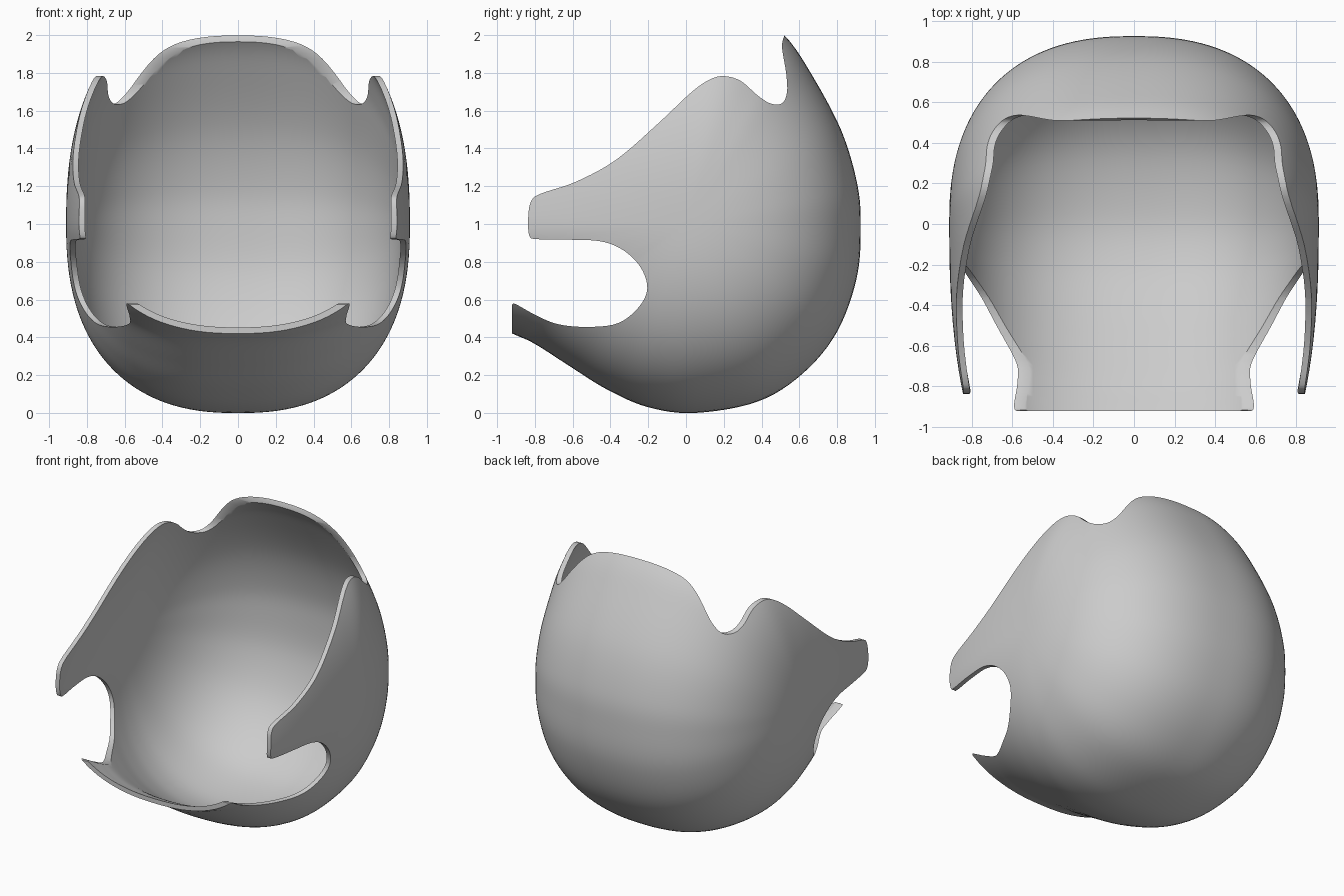
import bpy, bmesh, math
from mathutils import Vector

if "Cube" in bpy.data.objects:
    bpy.data.objects.remove(bpy.data.objects["Cube"])


def spline(pts, steps, closed=False):
    """Catmull-Rom curve through 2D points."""
    p = [Vector(q) for q in pts]
    n = len(p)
    get = (lambda i: p[i % n]) if closed else (lambda i: p[max(0, min(n - 1, i))])
    out = []
    for i in range(n if closed else n - 1):
        a, b, c, d = (get(i + k) for k in (-1, 0, 1, 2))
        for s in range(steps):
            t = s / steps
            out.append(0.5 * (2 * b + (c - a) * t + (2 * a - 5 * b + 4 * c - d) * t * t
                              + (3 * b - a - 3 * c + d) * t ** 3))
    if not closed:
        out.append(p[-1])
    return out


def make_object(name, bm):
    bmesh.ops.recalc_face_normals(bm, faces=bm.faces)
    me = bpy.data.meshes.new(name)
    bm.to_mesh(me)
    bm.free()
    ob = bpy.data.objects.new(name, me)
    bpy.context.collection.objects.link(ob)
    return ob


# Centre-line profile (y, z); the front is continued past the opening
PROFILE = [(0.52, 2.0), (0.66, 1.8), (0.82, 1.5), (0.905, 1.22), (0.925, 1.0), (0.905, 0.72),
           (0.80, 0.43), (0.62, 0.21), (0.38, 0.06), (0.05, 0.0), (-0.2, 0.03), (-0.42, 0.125),
           (-0.62, 0.25), (-0.80, 0.365), (-0.92, 0.42), (-1.1, 0.5), (-1.5, 0.72),
           (-1.75, 1.0), (-1.55, 1.5), (-1.0, 1.92), (-0.4, 2.13), (0.0, 2.2), (0.3, 2.18)]
HALF_WIDTH, POWER, STACKS = 0.91, 2.4, 72
CENTRE = Vector((0.0, 1.0))

# Full shell: superellipse sections from the centre line out to both side poles
ring = spline(PROFILE, 6, closed=True)
bm = bmesh.new()
rows = []
for j in range(1, STACKS):
    phi = -math.pi / 2 + math.pi * j / STACKS
    x = HALF_WIDTH * math.copysign(abs(math.sin(phi)) ** (2 / POWER), math.sin(phi))
    k = math.cos(phi) ** (2 / POWER)
    pts = [CENTRE + (q - CENTRE) * k for q in ring]
    rows.append([bm.verts.new((x, q.x, q.y)) for q in pts])
N = len(ring)
for a, b in zip(rows, rows[1:]):
    for i in range(N):
        bm.faces.new((a[i], a[(i + 1) % N], b[(i + 1) % N], b[i]))
for row, x in ((rows[0], -HALF_WIDTH), (rows[-1], HALF_WIDTH)):
    pole = bm.verts.new((x, CENTRE.x, CENTRE.y))
    for i in range(N):
        bm.faces.new((row[i], row[(i + 1) % N], pole))
shell = make_object("helmet_shell", bm)

# Side outline of the part to keep: lip, eye-side notch, temple tab, upper edge, rear peak
LIP = [(-0.92, 0.575), (-0.90, 0.575), (-0.80, 0.52), (-0.68, 0.47), (-0.52, 0.455), (-0.36, 0.475),
       (-0.25, 0.56), (-0.205, 0.66), (-0.24, 0.77), (-0.33, 0.86), (-0.45, 0.908),
       (-0.62, 0.917), (-0.79, 0.92), (-0.83, 0.94), (-0.835, 1.04), (-0.82, 1.12),
       (-0.77, 1.16), (-0.58, 1.225), (-0.37, 1.34), (-0.15, 1.53), (0.02, 1.69),
       (0.12, 1.762), (0.20, 1.783), (0.29, 1.757), (0.38, 1.68), (0.45, 1.637),
       (0.51, 1.64), (0.535, 1.70), (0.53, 1.80), (0.51, 1.92), (0.512, 1.97), (0.53, 2.02)]
outline = spline(LIP, 5) + [Vector(q) for q in ((0.6, 2.3), (1.3, 2.3), (1.3, -0.3), (-0.92, -0.3))]
bm = bmesh.new()
face = bm.faces.new([bm.verts.new((-1.2, q.x, q.y)) for q in outline])
ext = bmesh.ops.extrude_face_region(bm, geom=[face])
bmesh.ops.translate(bm, vec=(2.4, 0, 0),
                    verts=[v for v in ext["geom"] if isinstance(v, bmesh.types.BMVert)])
cutter = make_object("outline_cutter", bm)
cutter.hide_render = True

# Thickness, then trim to the outline
bpy.context.view_layer.objects.active = shell
shell.select_set(True)
solid = shell.modifiers.new("thickness", 'SOLIDIFY')
solid.thickness = 0.03
solid.offset = -1
trim = shell.modifiers.new("trim", 'BOOLEAN')
trim.operation = 'INTERSECT'
trim.solver = 'EXACT'
trim.object = cutter
for m in ("thickness", "trim"):
    bpy.ops.object.modifier_apply(modifier=m)
bpy.data.objects.remove(cutter)
bpy.ops.object.shade_smooth_by_angle(angle=math.radians(40))
